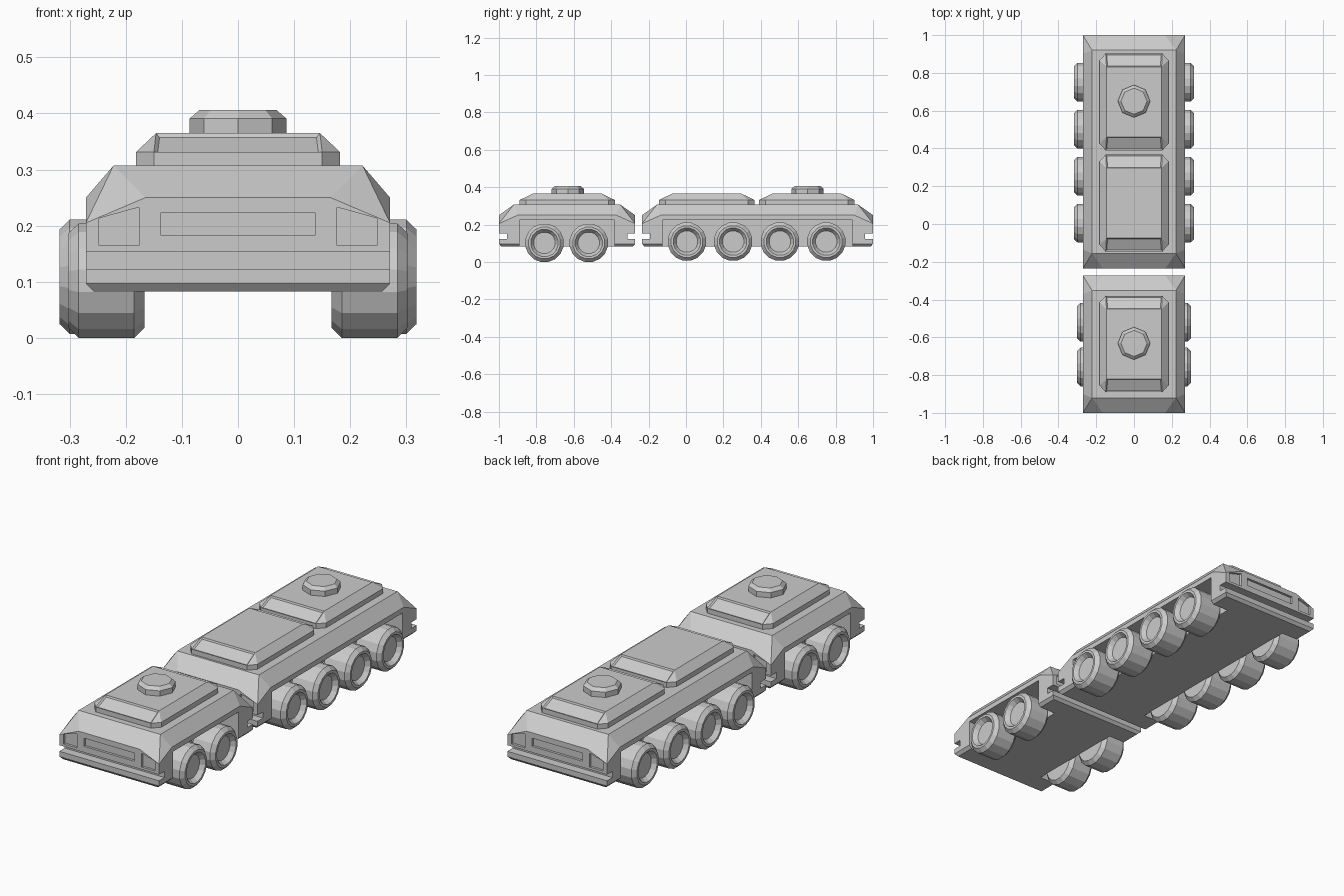
import bpy, bmesh, math
from mathutils import Vector

if "Cube" in bpy.data.objects:
    bpy.data.objects.remove(bpy.data.objects["Cube"])

grey = bpy.data.materials.new("plain grey")
grey.diffuse_color = (0.6, 0.6, 0.6, 1)
grey.use_nodes = True
grey.node_tree.nodes["Principled BSDF"].inputs["Base Color"].default_value = grey.diffuse_color


def add_hull(bm, pts):
    verts = [bm.verts.new(p) for p in pts]
    bmesh.ops.convex_hull(bm, input=verts)


def finish(bm, name):
    bmesh.ops.dissolve_limit(bm, angle_limit=0.01, verts=bm.verts[:], edges=bm.edges[:])
    bmesh.ops.recalc_face_normals(bm, faces=bm.faces[:])
    mesh = bpy.data.meshes.new(name)
    bm.to_mesh(mesh)
    bm.free()
    mesh.materials.append(grey)
    obj = bpy.data.objects.new(name, mesh)
    bpy.context.collection.objects.link(obj)
    return obj


def prism(bm, xz, y0, y1):
    add_hull(bm, [(x, y, z) for x, z in xz for y in (y0, y1)])


def rect(x0, x1, z0, z1):
    return [(x0, z0), (x1, z0), (x1, z1), (x0, z1)]


def hull_body(name, y0, y1):
    # faceted armoured shell
    bm = bmesh.new()
    pts = []
    for s in (-1, 1):
        for y, d in ((y0, 1), (y1, -1)):
            pts += [(s * 0.222, y + d * 0.08, 0.307), (s * 0.271, y + d * 0.1, 0.25),
                    (s * 0.165, y, 0.25), (s * 0.271, y, 0.205),
                    (s * 0.271, y, 0.097), (s * 0.257, y + d * 0.012, 0.083)]
    add_hull(bm, pts)
    body = finish(bm, name)
    # wheel bays, bumper slots, grille and lamp recesses
    bm = bmesh.new()
    for s in (-1, 1):
        prism(bm, rect(s * 0.17, s * 0.4, 0.0, 0.225), y0 + 0.11, y1 - 0.11)
    for y, d in ((y0, 1), (y1, -1)):
        prism(bm, rect(-0.4, 0.4, 0.123, 0.153), y - d * 0.05, y + d * 0.042)
        prism(bm, rect(-0.138, 0.138, 0.183, 0.223), y - d * 0.05, y + d * 0.012)
        for s in (-1, 1):
            prism(bm, [(s * 0.176, 0.165), (s * 0.248, 0.165), (s * 0.248, 0.213),
                       (s * 0.176, 0.233)], y - d * 0.05, y + d * 0.012)
    cutter = finish(bm, name + "_cutter")
    cutter.hide_render = True
    mod = body.modifiers.new("cut", 'BOOLEAN')
    mod.operation = 'DIFFERENCE'
    mod.solver = 'EXACT'
    mod.object = cutter
    deps = bpy.context.evaluated_depsgraph_get()
    mesh = bpy.data.meshes.new_from_object(body.evaluated_get(deps))
    body.modifiers.clear()
    body.data = mesh
    bpy.data.objects.remove(cutter)


def cabin(name, y0, y1):
    # raised roof block with sloped sides and inset end windows
    bm = bmesh.new()
    pts = []
    for s in (-1, 1):
        for y, d in ((y0, 1), (y1, -1)):
            for z in (0.303, 0.331):
                pts += [(s * 0.15, y, z), (s * 0.182, y + d * 0.035, z)]
            pts.append((s * 0.146, y + d * 0.07, 0.365))
    add_hull(bm, pts)
    bmesh.ops.dissolve_limit(bm, angle_limit=0.01, verts=bm.verts[:], edges=bm.edges[:])
    bm.normal_update()
    ends = [f for f in bm.faces if abs(f.normal.x) < 0.05 and abs(f.normal.y) > 0.2
            and f.normal.z > 0.3]
    bmesh.ops.inset_individual(bm, faces=ends, thickness=0.009, depth=-0.006)
    finish(bm, name)


def lathe(name, rings, n, axis, centre, phase=0.0):
    # closed turned solid: rings are (position along axis, radius)
    bm = bmesh.new()
    loops = []
    for h, r in rings:
        loop = []
        for i in range(n):
            a = 2 * math.pi * i / n + phase
            u, v = r * math.cos(a), r * math.sin(a)
            p = Vector((h, u, v)) if axis == 'X' else Vector((u, v, h))
            loop.append(bm.verts.new(p + Vector(centre)))
        loops.append(loop)
    for a, b in zip(loops, loops[1:]):
        for i in range(n):
            j = (i + 1) % n
            bm.faces.new((a[i], a[j], b[j], b[i]))
    bm.faces.new(loops[0])
    bm.faces.new(loops[-1])
    return finish(bm, name)


def turret(name, y):
    lathe(name, [(0.36, 0.086), (0.391, 0.086), (0.406, 0.069)], 8, 'Z', (0, y, 0))


def wheels(name, ys, z, r, x_in, x_out):
    for i, y in enumerate(ys):
        for s, side in ((-1, "left"), (1, "right")):
            rings = [(x_in, r - 0.018), (x_in + 0.018, r), (x_out - 0.018, r),
                     (x_out, r - 0.018), (x_out, r - 0.03),
                     (x_out - 0.022, r - 0.046)]
            lathe(f"{name}_{side}_{i + 1}", [(s * h, q) for h, q in rings], 16, 'X',
                  (0, y, z), math.pi / 16)


# front car
hull_body("front_car_body", -1.0, -0.272)
cabin("front_cabin", -0.89, -0.38)
turret("front_hatch", -0.632)
wheels("front_wheel", (-0.757, -0.52), 0.102, 0.104, 0.167, 0.302)

# rear car
hull_body("rear_car_body", -0.235, 1.0)
cabin("middle_cabin", -0.145, 0.367)
cabin("rear_cabin", 0.39, 0.902)
turret("rear_hatch", 0.65)
wheels("rear_wheel", (0.005, 0.252, 0.502, 0.75), 0.109, 0.104, 0.167, 0.318)
